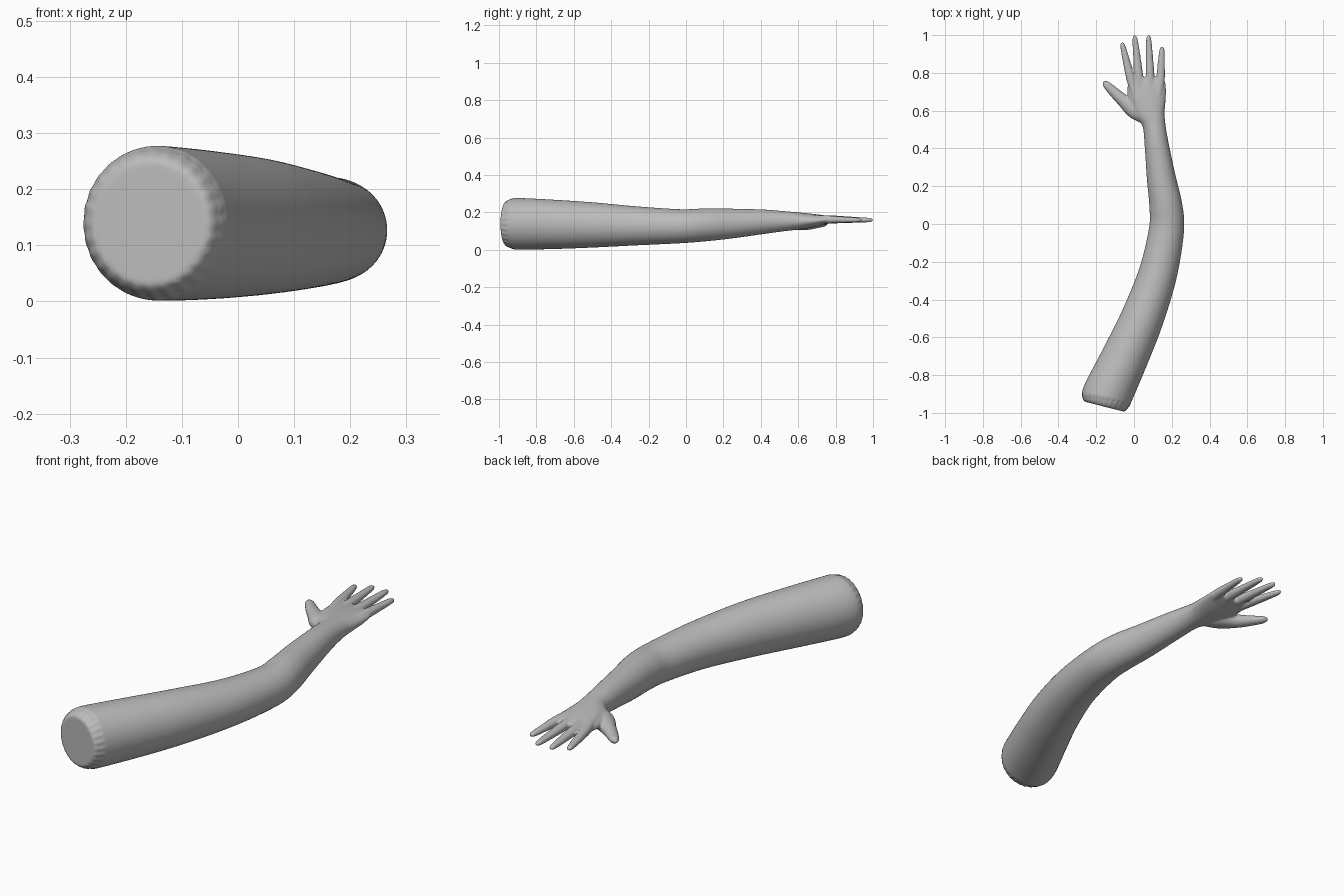
import bpy, bmesh, math
from mathutils import Vector

cube = bpy.data.objects.get("Cube")
if cube:
    bpy.data.objects.remove(cube)

skin = bpy.data.materials.new("plain grey")
skin.use_nodes = True
GREY = (0.5, 0.5, 0.5, 1)
skin.diffuse_color = GREY
skin.node_tree.nodes["Principled BSDF"].inputs["Base Color"].default_value = GREY


def spline(points, steps):
    """Catmull-Rom samples through points of any dimension."""
    pts = [Vector(p) for p in points]
    out = []
    for i in range(len(pts) - 1):
        p0, p1 = pts[max(i - 1, 0)], pts[i]
        p2, p3 = pts[i + 1], pts[min(i + 2, len(pts) - 1)]
        for k in range(steps):
            t = k / steps
            out.append(0.5 * (2 * p1 + (p2 - p0) * t + (2 * p0 - 5 * p1 + 4 * p2 - p3) * t ** 2
                              + (3 * p1 - p0 - 3 * p2 + p3) * t ** 3))
    return out + [pts[-1]]


def loft(bm, rings, sides, steps=6, pleats=0):
    """Closed tube through rings of (x, y, z, half width, half height)."""
    path = spline(rings, steps)
    loops = []
    for i, r in enumerate(path):
        tangent = path[min(i + 1, len(path) - 1)] - path[max(i - 1, 0)]
        across = Vector((tangent[1], -tangent[0], 0)).normalized()
        loop = []
        for s in range(sides):
            a = 2 * math.pi * s / sides
            fold = 1 - 0.035 * (s % 2) if 0 < i < pleats else 1
            co = Vector(r[:3]) + (across * r[3] * math.cos(a) + Vector((0, 0, r[4] * math.sin(a)))) * fold
            loop.append(bm.verts.new(co))
        loops.append(loop)
    for a, b in zip(loops, loops[1:]):
        for s in range(sides):
            n = (s + 1) % sides
            bm.faces.new((a[s], a[n], b[n], b[s]))
    bm.faces.new(loops[0][::-1])
    bm.faces.new(loops[-1])


bm = bmesh.new()

# Upper arm, elbow, forearm, wrist and palm in one sweep
loft(bm, [
    (-0.157, -0.967, 0.14, 0.108, 0.112),
    (-0.154, -0.955, 0.14, 0.121, 0.125),
    (-0.148, -0.93, 0.14, 0.130, 0.135),
    (-0.135, -0.89, 0.139, 0.132, 0.138),
    (-0.05, -0.71, 0.136, 0.124, 0.132),
    (0.043, -0.5, 0.133, 0.114, 0.121),
    (0.127, -0.26, 0.128, 0.102, 0.104),
    (0.172, -0.03, 0.126, 0.093, 0.091),
    (0.168, 0.1, 0.133, 0.087, 0.088),
    (0.145, 0.24, 0.14, 0.077, 0.08),
    (0.12, 0.42, 0.15, 0.064, 0.065),
    (0.105, 0.53, 0.153, 0.061, 0.053),
    (0.084, 0.6, 0.154, 0.083, 0.046),
    (0.069, 0.68, 0.156, 0.101, 0.036),
    (0.068, 0.74, 0.159, 0.1, 0.025),
    (0.07, 0.775, 0.16, 0.088, 0.016),
], 56, pleats=15)

# Four fingers: root inside the palm, knuckle, tip
fingers = [
    ((0.015, 0.64), (-0.018, 0.77), (-0.064, 0.962)),
    ((0.045, 0.64), (0.026, 0.78), (0.003, 1.0)),
    ((0.087, 0.64), (0.085, 0.78), (0.077, 1.0)),
    ((0.122, 0.62), (0.139, 0.75), (0.149, 0.94)),
]
for root, knuckle, tip in fingers:
    root, knuckle, tip = Vector(root), Vector(knuckle), Vector(tip)
    rings = [(*root, 0.16, 0.018, 0.028), (*knuckle, 0.162, 0.023, 0.022)]
    for t, r in ((0.5, 0.0195), (0.85, 0.015), (0.96, 0.011), (1, 0.004)):
        rings.append((*knuckle.lerp(tip, t), 0.162 - 0.003 * t, r, r * 0.85))
    loft(bm, rings, 16)

# Thumb with its broad base
loft(bm, [
    (0.08, 0.56, 0.148, 0.04, 0.035),
    (0.005, 0.607, 0.142, 0.05, 0.036),
    (-0.06, 0.657, 0.137, 0.034, 0.03),
    (-0.11, 0.702, 0.138, 0.027, 0.022),
    (-0.146, 0.738, 0.14, 0.02, 0.016),
    (-0.162, 0.754, 0.141, 0.007, 0.006),
], 20)

mesh = bpy.data.meshes.new("arm_with_hand")
bm.to_mesh(mesh)
bm.free()
arm = bpy.data.objects.new("arm_with_hand", mesh)
bpy.context.collection.objects.link(arm)
mesh.materials.append(skin)

# Fuse the parts into one skin and soften the joins
remesh = arm.modifiers.new("fuse", 'REMESH')
remesh.mode = 'VOXEL'
remesh.voxel_size = 0.0055
remesh.use_smooth_shade = True
soften = arm.modifiers.new("soften", 'SMOOTH')
soften.factor = 0.5
soften.iterations = 4
